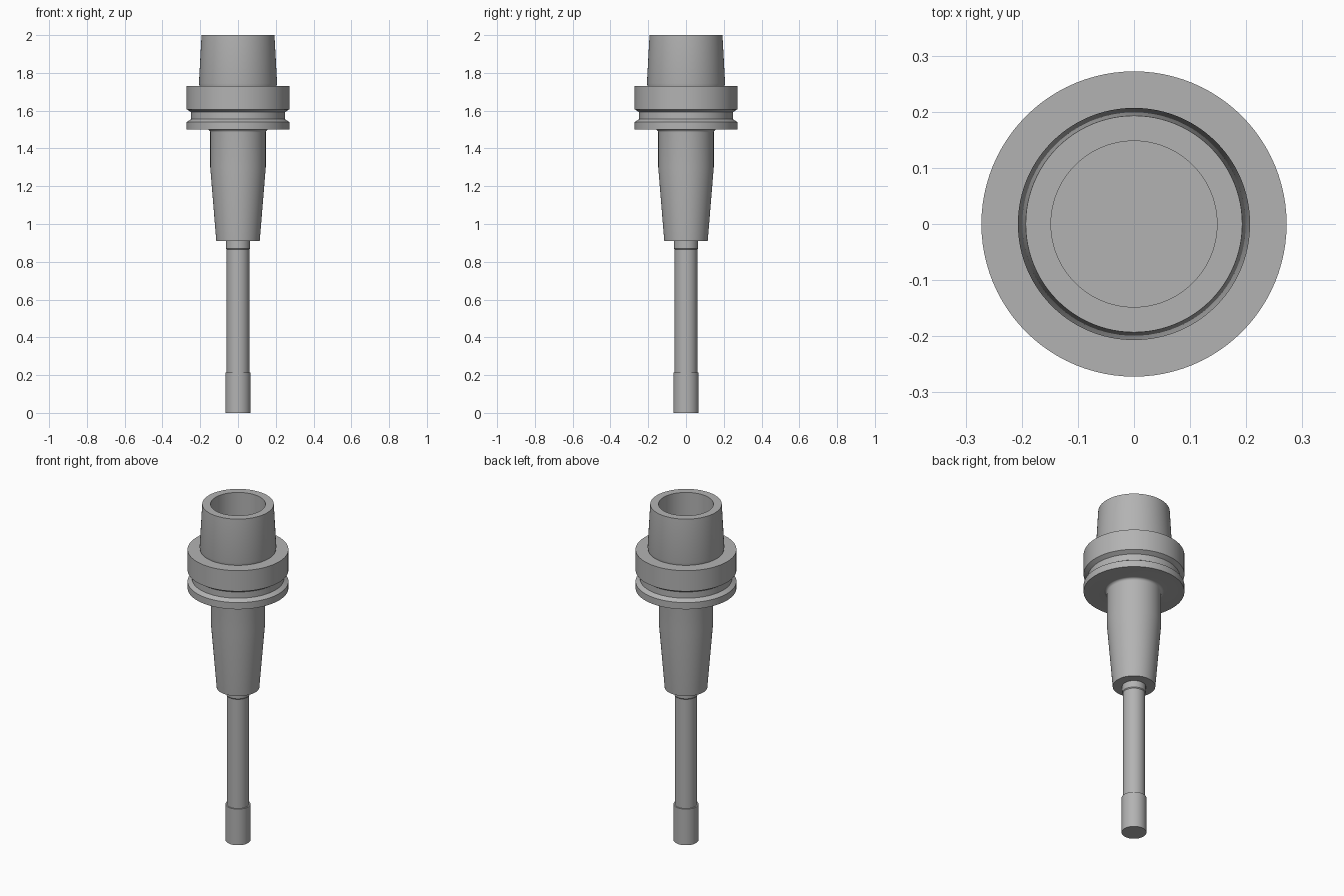
import bpy, bmesh, math

cube = bpy.data.objects.get("Cube")
if cube:
    bpy.data.objects.remove(cube, do_unlink=True)

SEGMENTS = 96

steel = bpy.data.materials.new("satin steel grey")
steel.use_nodes = True
colour = (0.45, 0.45, 0.45, 1)
steel.diffuse_color = colour
steel.node_tree.nodes["Principled BSDF"].inputs["Base Color"].default_value = colour


def lathe(name, profile):
    """Spin a (radius, height) profile that starts and ends on the axis."""
    bm = bmesh.new()
    verts = [bm.verts.new((r, 0, z)) for r, z in profile]
    edges = [bm.edges.new(pair) for pair in zip(verts, verts[1:])]
    bmesh.ops.spin(bm, geom=verts + edges, cent=(0, 0, 0), axis=(0, 0, 1),
                   angle=math.tau, steps=SEGMENTS)
    bmesh.ops.remove_doubles(bm, verts=bm.verts, dist=0.0001)
    bmesh.ops.recalc_face_normals(bm, faces=bm.faces)
    mesh = bpy.data.meshes.new(name)
    bm.to_mesh(mesh)
    bm.free()
    mesh.materials.append(steel)
    obj = bpy.data.objects.new(name, mesh)
    bpy.context.collection.objects.link(obj)
    bpy.ops.object.select_all(action="DESELECT")
    obj.select_set(True)
    bpy.context.view_layer.objects.active = obj
    bpy.ops.object.shade_smooth_by_angle(angle=math.radians(25))
    return obj


# Concave fillet between the neck and the underside of the flange
FILLET, NECK, FLANGE_BASE = 0.015, 0.147, 1.50
fillet = [(NECK + FILLET * (1 - math.cos(a)), FLANGE_BASE - FILLET * (1 - math.sin(a)))
          for a in (math.radians(d) for d in range(0, 91, 15))]

# Holder: tapered nose, neck, grooved flange, hollow taper
lathe("tool_holder",
      [(0, 0.91), (0.115, 0.91), (NECK, 1.30)]
      + fillet
      + [(0.272, 1.50), (0.272, 1.54), (0.248, 1.555), (0.248, 1.592),
         (0.272, 1.607), (0.272, 1.73), (0.204, 1.73), (0.207, 1.745),
         (0.193, 2.0), (0.148, 2.0), (0.148, 1.70), (0, 1.70)])

# Cutter: wider cutting head, relieved shank, gripped shank end
lathe("cutting_tool",
      [(0, 0), (0.067, 0), (0.067, 0.215), (0.06, 0.215), (0.06, 0.865),
       (0.0635, 0.87), (0.0635, 0.93), (0, 0.93)])
